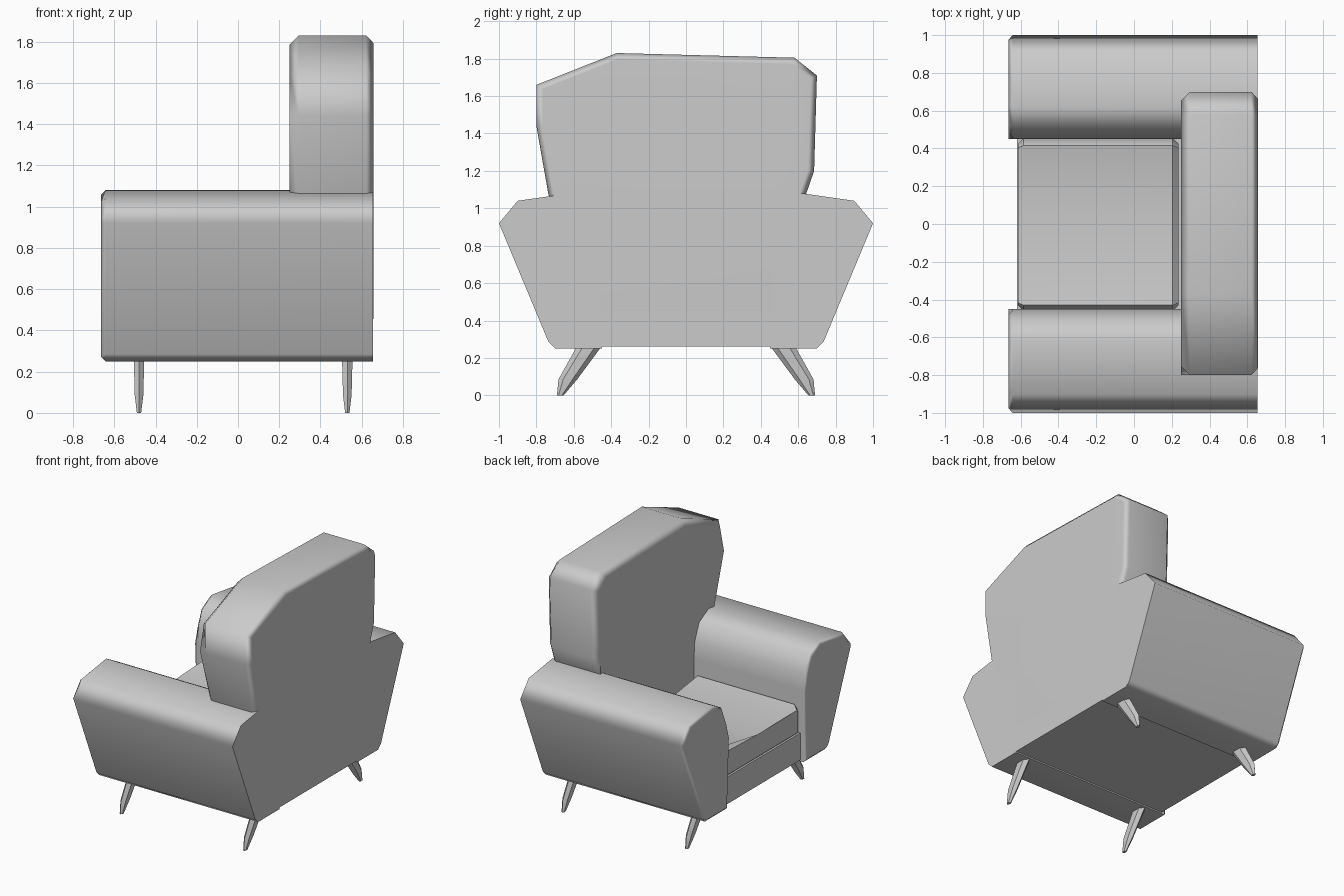
import bpy, bmesh, math

if "Cube" in bpy.data.objects:
    bpy.data.objects.remove(bpy.data.objects["Cube"])


def finish(bm, name, angle):
    bmesh.ops.recalc_face_normals(bm, faces=bm.faces)
    mesh = bpy.data.meshes.new(name)
    bm.to_mesh(mesh)
    bm.free()
    ob = bpy.data.objects.new(name, mesh)
    bpy.context.collection.objects.link(ob)
    bpy.ops.object.select_all(action='DESELECT')
    ob.select_set(True)
    bpy.context.view_layer.objects.active = ob
    bpy.ops.object.shade_smooth_by_angle(angle=math.radians(angle))
    wn = ob.modifiers.new("weighted_normals", 'WEIGHTED_NORMAL')
    wn.keep_sharp = True
    return ob


def prism(name, profile, x0, x1, front_bevel, back_bevel, angle):
    """Extrude a (y, z) profile along x and chamfer its two end rims."""
    bm = bmesh.new()
    rings = [[bm.verts.new((x, y, z)) for y, z in profile] for x in (x0, x1)]
    n = len(profile)
    caps = [bm.faces.new(r) for r in rings]
    for i in range(n):
        j = (i + 1) % n
        bm.faces.new((rings[0][i], rings[0][j], rings[1][j], rings[1][i]))
    rims = [list(c.edges) for c in caps]
    for rim, width in zip(rims, (front_bevel, back_bevel)):
        if width:
            bmesh.ops.bevel(bm, geom=rim, offset=width, segments=1,
                            affect='EDGES', profile=0.5)
    return finish(bm, name, angle)


def leg(name, x, side):
    """Splayed, tapered six-sided leg: rings of (y, z, half x, half y)."""
    sections = [(0.672, 0.0, 0.012, 0.018), (0.632, 0.085, 0.024, 0.05),
                (0.525, 0.25, 0.029, 0.065), (0.51, 0.275, 0.029, 0.06)]
    bm = bmesh.new()
    rings = []
    for y, z, rx, ry in sections:
        rings.append([bm.verts.new((x + rx * math.sin(a), side * (y + ry * math.cos(a)), z))
                      for a in (k * math.tau / 6 for k in range(6))])
    for lo, hi in zip(rings, rings[1:]):
        for i in range(6):
            j = (i + 1) % 6
            bm.faces.new((lo[i], lo[j], hi[j], hi[i]))
    bm.faces.new(rings[0])
    bm.faces.new(rings[-1])
    return finish(bm, name, 35)


# Arms and legs, mirrored left and right
arm = [(0.45, 0.25), (0.70, 0.25), (0.735, 0.285), (1.0, 0.92), (0.90, 1.04),
       (0.62, 1.08), (0.51, 1.02), (0.46, 0.90), (0.45, 0.78)]
for side, label in ((1, "left"), (-1, "right")):
    prism("arm_" + label, [(side * y, z) for y, z in arm], -0.665, 0.655, 0.022, 0.0, 66)
    leg("front_leg_" + label, -0.48, side)
    leg("back_leg_" + label, 0.53, side)

# Base frame
prism("base", [(-0.47, 0.26), (0.47, 0.26), (0.47, 0.46), (-0.47, 0.46)],
      -0.62, 0.652, 0.0, 0.0, 30)

# Backrest with lopsided top, narrowing between the arms
back = [(-0.50, 0.42), (0.50, 0.42), (0.50, 0.84), (0.57, 0.90), (0.64, 1.07),
        (0.685, 1.20), (0.70, 1.71), (0.58, 1.805), (-0.37, 1.83),
        (-0.80, 1.66), (-0.80, 1.44), (-0.735, 1.07), (-0.62, 0.84), (-0.50, 0.80)]
prism("backrest", back, 0.25, 0.656, 0.045, 0.035, 55)

# Seat cushion, sagging in the middle
cushion = [(-0.46, 0.44), (0.455, 0.44), (0.455, 0.63), (0.415, 0.68),
           (0.04, 0.605), (-0.43, 0.67), (-0.46, 0.63)]
prism("seat_cushion", cushion, -0.615, 0.235, 0.03, 0.03, 40)
